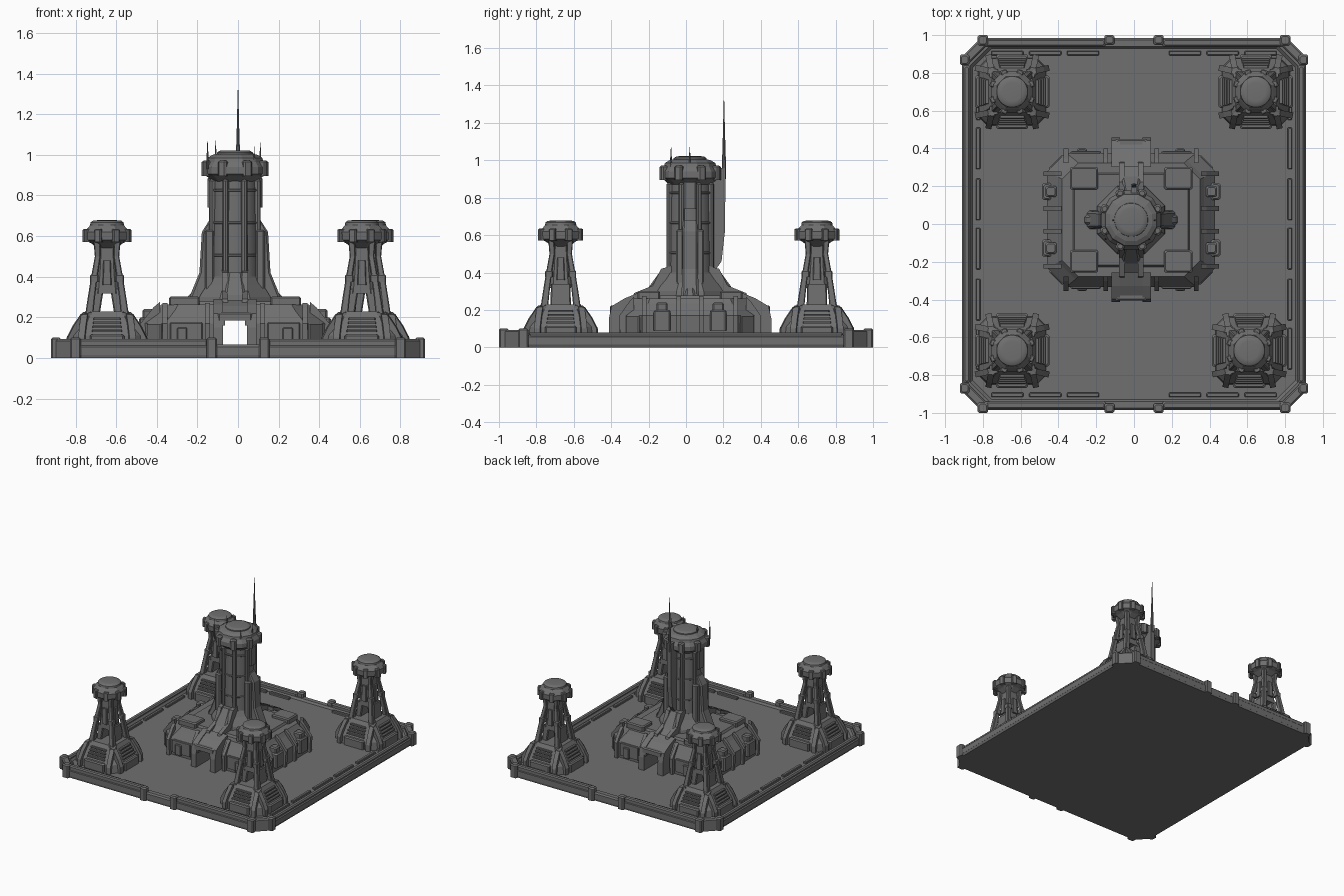
import bpy, bmesh, math
from mathutils import Matrix, Vector

cube = bpy.data.objects.get("Cube")
if cube:
    bpy.data.objects.remove(cube)

grey = bpy.data.materials.new("weathered_grey")
grey.use_nodes = True
COLOUR = (0.16, 0.16, 0.16, 1)
grey.diffuse_color = COLOUR
grey.node_tree.nodes["Principled BSDF"].inputs["Base Color"].default_value = COLOUR


# Helpers: placements, cross-sections and lofted parts
def T(x, y, z=0):
    return Matrix.Translation((x, y, z))


def R(deg):
    return Matrix.Rotation(math.radians(deg), 4, 'Z')


def mirrors(sx=(1, -1), sy=(1, -1)):
    return [Matrix.Diagonal((a, b, 1, 1)) for a in sx for b in sy]


def spin(n, start=0):
    return [R(start + 360 * i / n) for i in range(n)]


def combine(outer, inner):
    return [a @ b for a in outer for b in inner]


def rect(z, hx, hy, c=0.0, ox=0, oy=0):
    pts = []
    for sx, sy in ((1, 1), (-1, 1), (-1, -1), (1, -1)):
        pair = [(sx * hx, sy * (hy - c)), (sx * (hx - c), sy * hy)]
        if c == 0:
            pair = pair[:1]
        pts += pair if sx * sy > 0 else pair[::-1]
    return [(x + ox, y + oy, z) for x, y in pts]


def circle(z, r, n):
    return [(r * math.cos(math.tau * (i + .5) / n), r * math.sin(math.tau * (i + .5) / n), z)
            for i in range(n)]


def loft(name, rings, spots=(Matrix(),), closed=False, smooth=False):
    bm = bmesh.new()
    for m in spots:
        vs = [[bm.verts.new(m @ Vector(p)) for p in ring] for ring in rings]
        n = len(vs[0])
        for a, b in list(zip(vs, vs[1:])) + ([(vs[-1], vs[0])] if closed else []):
            for i in range(n):
                j = (i + 1) % n
                bm.faces.new((a[i], a[j], b[j], b[i]))
        if not closed:
            bm.faces.new(vs[0])
            bm.faces.new(vs[-1])
    bmesh.ops.recalc_face_normals(bm, faces=bm.faces[:])
    me = bpy.data.meshes.new(name)
    bm.to_mesh(me)
    bm.free()
    me.materials.append(grey)
    ob = bpy.data.objects.new(name, me)
    bpy.context.collection.objects.link(ob)
    if smooth:
        bpy.ops.object.select_all(action='DESELECT')
        ob.select_set(True)
        bpy.context.view_layer.objects.active = ob
        bpy.ops.object.shade_smooth_by_angle(angle=math.radians(35))
    return ob


def block(name, x, y, z0, z1, hx, hy, spots=(Matrix(),), b=0.008):
    loft(name, [rect(z0, hx, hy, b, x, y), rect(z1 - b, hx, hy, b, x, y),
                rect(z1, hx - b, hy - b, b, x, y)], spots)


def extrude_x(name, profile, w0, w1, spots=(Matrix(),)):
    loft(name, [[(x, y, z) for y, z in profile] for x in (w0, w1)], spots)


def lathe(name, profile, n, spots=(Matrix(),), smooth=False):
    loft(name, [circle(z, r, n) for z, r in profile], spots, smooth=smooth)


QUAD = mirrors()

# Ground platform and its rim
loft("platform", [rect(0, .9, .98, .11), rect(.02, .91, .985, .11), rect(.05, .9, .98, .11)])
loft("rim_wall", [rect(.015, .91, .985, .11), rect(.055, .91, .985, .11), rect(.065, .9, .975, .11),
                  rect(.065, .865, .94, .1), rect(.045, .85, .925, .1)], closed=True)
block("side_wall_cap", .885, 0, .03, .08, .018, .84, mirrors(sy=(1,)))
block("end_wall_cap", .475, .96, .03, .092, .325, .02, QUAD)
for i, y in enumerate((-.66, -.4, -.13, .13, .4, .66)):
    block(f"side_kerb_{i}", .825, y, .04, .066, .012, .11, mirrors(sy=(1,)), .004)
for i, x in enumerate((.27, .47, .67)):
    block(f"end_kerb_{i}", x, .905, .04, .066, .085, .012, QUAD, .004)
block("gate_post", .13, .975, 0, .1, .026, .026, QUAD)
block("corner_post_side", .897, .87, 0, .1, .025, .028, QUAD)
block("corner_post_end", .8, .973, 0, .1, .028, .027, QUAD)
block("corner_wall", 0, 0, 0, .092, .07, .025, combine(QUAD, [T(.845, .915) @ R(-45)]))

# Central hall: two halves around an open passage
C = T(-.015, .022)
HALVES = [C @ m for m in mirrors(sy=(1,))]
FOUR = [C @ m for m in QUAD]
ENDS = [C @ m for m in mirrors(sx=(1,))]


def half_ring(z, hx, hy, c, inner=.062):
    return [(inner, -hy, z), (hx - c, -hy, z), (hx, -hy + c, z),
            (hx, hy - c, z), (hx - c, hy, z), (inner, hy, z)]


loft("hall_half", [half_ring(.045, .44, .35, .1), half_ring(.17, .445, .355, .1),
                   half_ring(.235, .385, .315, .09), half_ring(.262, .365, .3, .085)], HALVES)
loft("passage_roof", [rect(.19, .064, .34), rect(.262, .064, .31)], [C])
loft("roof_deck", [half_ring(.26, .31, .25, .05, .05), half_ring(.278, .3, .24, .05, .05)], HALVES)
block("roof_hatch", .25, .22, .26, .302, .075, .06, FOUR)

# Hall wall detail: ribs, panels and pods
rib = [(.3, .045), (.375, .045), (.378, .17), (.325, .245), (.3, .27)]
for i, x in enumerate((.135, .345)):
    extrude_x(f"end_rib_{i}", rib, x - .012, x + .012, FOUR)
side_rib = [(.37, .045), (.458, .045), (.465, .17), (.4, .25), (.37, .275)]
SIDES = [C @ R(-90), C @ R(90)]
for i, x in enumerate((-.245, -.06, .06, .245)):
    extrude_x(f"side_rib_{i}", side_rib, x - .012, x + .012, SIDES)
block("side_pod", .447, .15, .09, .2, .025, .045, FOUR)
block("side_pod_hood", .425, .15, .19, .24, .03, .03, FOUR)
block("wall_panel", .24, .355, .075, .175, .08, .01, FOUR, .005)
block("wall_locker", .26, .365, .07, .15, .025, .012, FOUR, .005)
block("corner_panel", 0, 0, .06, .17, .05, .012, combine(FOUR, [T(.392, .302) @ R(-45)]), .005)

# Gatehouses at both ends of the passage
gate_cheek = [(.28, .045), (.435, .045), (.435, .15), (.42, .22), (.35, .262), (.28, .29)]
extrude_x("gate_cheek", gate_cheek, .06, .105, FOUR)
gate_hood = [(.28, .19), (.425, .19), (.415, .215), (.35, .255), (.28, .285)]
extrude_x("gate_hood", gate_hood, -.062, .062, ENDS)
block("gate_lintel", 0, .41, .185, .225, .085, .018, ENDS)
extrude_x("gate_fillet", [(.34, .16), (.425, .16), (.425, .195), (.34, .195)], .05, .064, FOUR)
flying = [(.08, .26), (.31, .26), (.3, .29), (.2, .33), (.155, .42), (.08, .44)]
extrude_x("tower_brace", flying, .035, .065, FOUR)
loft("tower_ramp", [rect(.26, .06, .1, .01, 0, .19), rect(.31, .05, .07, .01, 0, .16),
                    rect(.42, .035, .03, .01, 0, .12)], ENDS)

# Main tower shaft with ribs and side buttresses
lathe("tower_foot", [(.25, .2), (.3, .19), (.36, .15), (.4, .13)], 8, [C])
lathe("tower_shaft", [(.26, .122), (.6, .118), (.9, .112)], 24, [C], True)
block("shaft_rib", .115, 0, .3, .88, .02, .014, combine([C], spin(8, 22.5)))
loft("side_buttress", [rect(.26, .05, .05, .012, .19), rect(.31, .045, .045, .012, .175),
                       rect(.42, .03, .042, .01, .145), rect(.62, .028, .042, .01, .135),
                       rect(.68, .01, .036, .006, .115)], HALVES)
loft("buttress_toe", [rect(.26, .04, .03, .012, .215), rect(.3, .03, .025, .012, .205),
                      rect(.34, .01, .02, .005, .185)], HALVES)
block("shoulder_strip", .125, .055, .3, .63, .022, .02, FOUR)
block("upper_side_box", .118, 0, .74, .89, .018, .035, HALVES)
for i, z in enumerate((.5, .66, .82)):
    lathe(f"shaft_band_{i}", [(z, .119), (z + .003, .123), (z + .009, .123), (z + .012, .119)],
          24, [C], True)

# Tower head
lathe("head", [(.87, .115), (.895, .145), (.905, .162), (.94, .162), (.965, .145), (.985, .14),
               (1.0, .115), (1.005, .095)], 12, [C])
lathe("head_dome", [(1.0, .09), (1.012, .088), (1.02, .075), (1.022, .06)], 32, [C], True)
block("head_clamp", .152, 0, .895, .972, .02, .022, combine([C], spin(8, 22.5)))

# Rear fin, tall mast and small aerials
extrude_x("rear_fin", [(.1, .42), (.155, .41), (.19, .46), (.208, .62), (.212, .96), (.1, .96)],
          -.016, .016)
lathe("mast", [(.9, .013), (1.0, .011), (1.15, .006), (1.32, .0015)], 8, [T(0, .203)])
for i, (x, y, top) in enumerate(((-.15, -.08, 1.07), (-.11, .02, 1.07), (.08, -.08, 1.04), (.11, .02, 1.06))):
    lathe(f"aerial_{i}", [(.93, .006), (top - .07, .005), (top, .001)], 6, [T(x, y)])

# Corner watchtowers: base with fins and louvres
POSTS = [T(-.645, .7), T(.645, .7), T(-.645, -.67), T(.61, -.67)]
POST_SIDES = combine(POSTS, spin(4))
POST_DIAG = combine(POSTS, QUAD)
loft("post_base", [rect(.045, .18, .18, .05), rect(.11, .175, .175, .05), rect(.15, .152, .152, .045),
                   rect(.205, .122, .122, .035), rect(.228, .108, .108, .03)], POSTS)
fin = [(.08, .045), (.2, .045), (.2, .1), (.172, .155), (.13, .215), (.08, .225)]
for s in (-1, 1):
    extrude_x(f"base_fin_{'left' if s > 0 else 'right'}", fin, -.016, .016,
              combine(POST_SIDES, [T(s * .085, 0) @ R(-s * 12)]))
block("base_step", 0, .175, .045, .115, .085, .022, POST_SIDES)
for i in range(4):
    z = .128 + i * .02
    block(f"louvre_{i}", 0, .166 - i * .011, z, z + .011, .075 - i * .003, .01, POST_SIDES, .003)

# Watchtower legs, core and see-through arch
loft("post_leg", [rect(.21, .02, .02, .005, .088, .088), rect(.29, .018, .018, .005, .078, .078),
                  rect(.39, .016, .016, .005, .064, .064), rect(.5, .014, .014, .004, .046, .046),
                  rect(.57, .016, .016, .004, .05, .05)], POST_DIAG)
loft("arch_side", [rect(.22, .02, .055, .006, .055), rect(.34, .026, .052, .006, .042)],
     combine(POSTS, mirrors(sy=(1,))))
loft("post_core", [rect(.318, .058, .056, .015), rect(.42, .052, .052, .018),
                   rect(.57, .045, .045, .018)], POSTS)
loft("core_panel", [rect(.36, .022, .012, .004, 0, .056), rect(.48, .018, .012, .004, 0, .05)], POST_SIDES)
block("leg_joint", .062, .062, .375, .41, .021, .021, POST_DIAG, .005)

# Watchtower heads
lathe("post_head", [(.54, .05), (.565, .085), (.58, .118), (.62, .12), (.645, .098), (.655, .088)], 8, POSTS)
lathe("post_cap", [(.65, .085), (.668, .082), (.676, .07), (.678, .05)], 24, POSTS, True)
block("head_lug", .108, 0, .57, .635, .017, .018, combine(POSTS, spin(8, 22.5)), .005)
